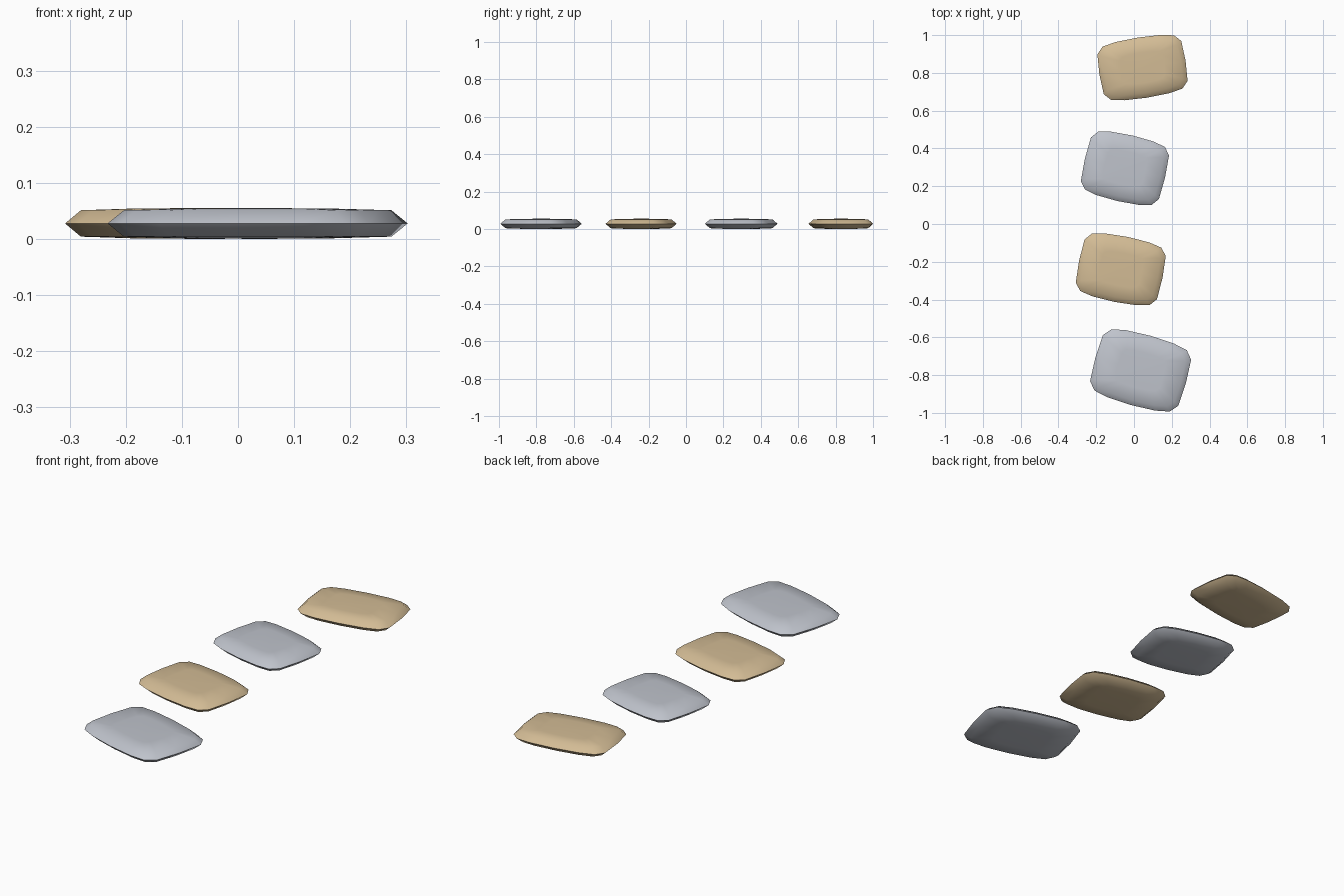
import bpy, bmesh, math

if "Cube" in bpy.data.objects:
    bpy.data.objects.remove(bpy.data.objects["Cube"])


def make_material(name, rgb):
    mat = bpy.data.materials.new(name)
    mat.diffuse_color = (*rgb, 1.0)
    mat.use_nodes = True
    mat.node_tree.nodes["Principled BSDF"].inputs["Base Color"].default_value = mat.diffuse_color
    return mat


sand = make_material("sand stone", (0.65, 0.50, 0.30))
grey = make_material("grey stone", (0.52, 0.545, 0.60))

# Rounded rectangle outline, one quadrant, mirrored to 16 points
QUADRANT = [(1, 0), (0.973, 0.665), (0.83, 0.885), (0.53, 0.967), (0, 1)]
half = QUADRANT + [(-x, y) for x, y in reversed(QUADRANT[:-1])]
OUTLINE = half + [(-x, -y) for x, y in half[1:-1]]

MID = 0.0275      # height of the widest rim
CHAMFER = 0.026   # inset of the sloping edge


def stepping_stone(name, mat, x, y, hx, hy, degrees):
    bm = bmesh.new()

    def ring(sx, sy, z):
        return [bm.verts.new((px * sx, py * sy, z)) for px, py in OUTLINE]

    rim = ring(hx, hy, MID)
    # Chamfered edge and gently crowned face, above and below the rim
    for side in (1, -1):
        edge = ring(hx - CHAMFER, hy - CHAMFER, MID + side * 0.0235)
        crown = ring(hx * 0.5, hy * 0.5, MID + side * 0.0265)
        centre = bm.verts.new((0, 0, MID + side * 0.0275))
        n = len(rim)
        for i in range(n):
            j = (i + 1) % n
            bm.faces.new((rim[i], rim[j], edge[j], edge[i]))
            bm.faces.new((edge[i], edge[j], crown[j], crown[i]))
            bm.faces.new((crown[i], crown[j], centre))
    bmesh.ops.recalc_face_normals(bm, faces=bm.faces[:])
    mesh = bpy.data.meshes.new(name)
    bm.to_mesh(mesh)
    bm.free()
    mesh.materials.append(mat)
    obj = bpy.data.objects.new(name, mesh)
    obj.location = (x, y, 0)
    obj.rotation_euler.z = math.radians(degrees)
    bpy.context.collection.objects.link(obj)
    # Smooth faces with a sharp rim
    bpy.ops.object.select_all(action='DESELECT')
    obj.select_set(True)
    bpy.context.view_layer.objects.active = obj
    bpy.ops.object.shade_smooth_by_angle(angle=math.radians(62))


# Path of four stones from front to back
stepping_stone("front_stone", grey, 0.035, -0.775, 0.249, 0.1905, -15.6)
stepping_stone("second_stone", sand, -0.070, -0.240, 0.2255, 0.1755, -11.5)
stepping_stone("third_stone", grey, -0.048, 0.295, 0.218, 0.178, -13)
stepping_stone("back_stone", sand, 0.045, 0.828, 0.231, 0.161, 9)
